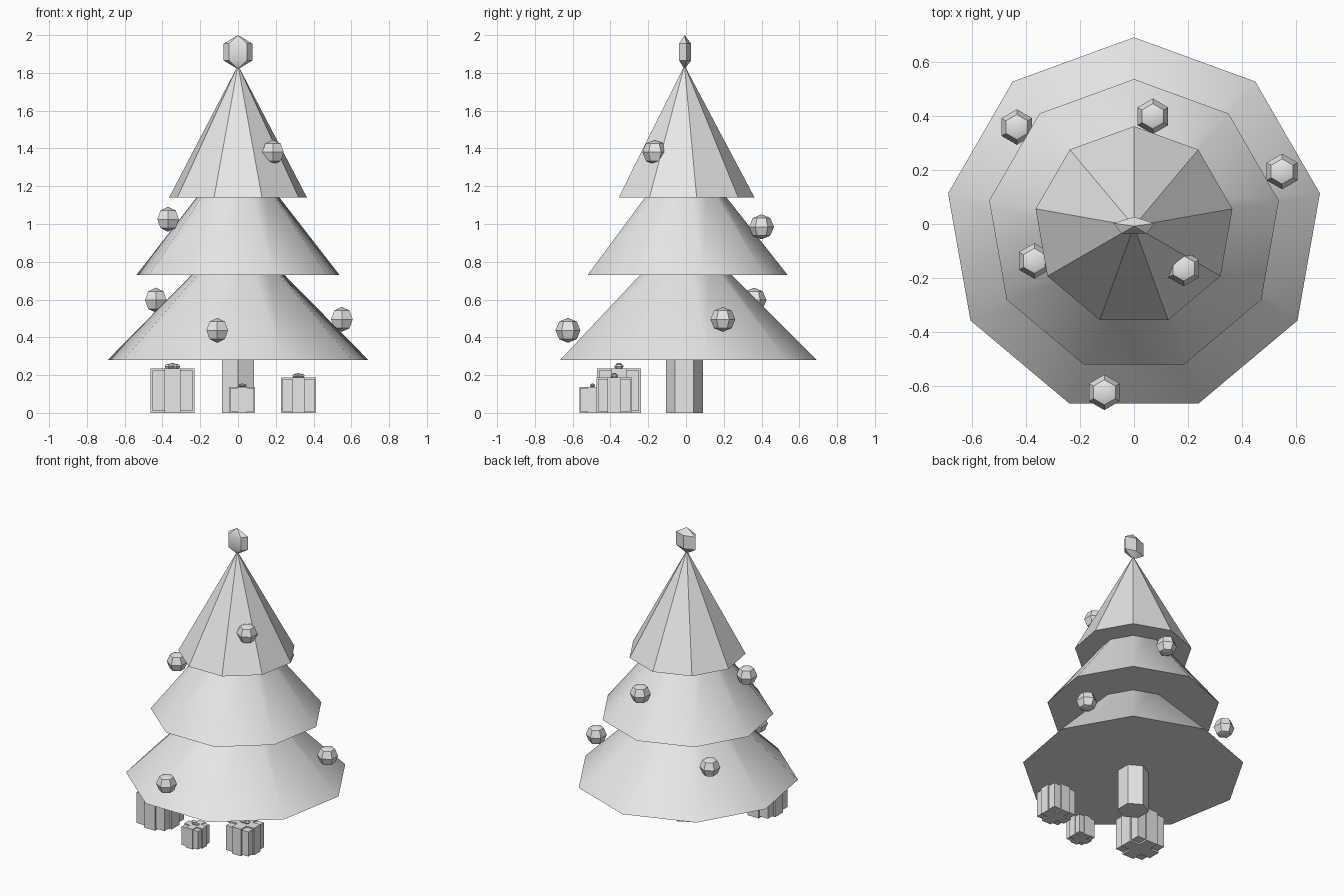
import bpy, bmesh
from math import sin, cos, pi, radians
from mathutils import Vector, Matrix

cube = bpy.data.objects.get("Cube")
if cube:
    bpy.data.objects.remove(cube, do_unlink=True)

GREY = (0.8, 0.8, 0.8, 1.0)
mat = bpy.data.materials.new("plain grey")
mat.use_nodes = True
mat.diffuse_color = GREY
mat.node_tree.nodes["Principled BSDF"].inputs["Base Color"].default_value = GREY

CENTRE_Y = -0.008


def finish(name, bm):
    """Turn the bmesh into a named object, smooth except at sharp edges."""
    bmesh.ops.recalc_face_normals(bm, faces=bm.faces)
    mesh = bpy.data.meshes.new(name)
    bm.to_mesh(mesh)
    bm.free()
    mesh.materials.append(mat)
    obj = bpy.data.objects.new(name, mesh)
    bpy.context.collection.objects.link(obj)
    bpy.ops.object.select_all(action='DESELECT')
    obj.select_set(True)
    bpy.context.view_layer.objects.active = obj
    bpy.ops.object.shade_smooth_by_angle(angle=radians(33))
    return obj


def lathe(name, sides, profile, centre, scale=(1, 1, 1)):
    """Spin (radius, height) pairs round z; the first corner points to +y."""
    bm = bmesh.new()
    rings = []
    for r, z in profile:
        count = sides if r > 1e-5 else 1
        rings.append([bm.verts.new((r * cos(pi / 2 + 2 * pi * k / sides) * scale[0],
                                    r * sin(pi / 2 + 2 * pi * k / sides) * scale[1],
                                    z * scale[2])) for k in range(count)])
    for low, high in zip(rings, rings[1:]):
        for k in range(sides):
            n = (k + 1) % sides
            corners = [low[k % len(low)], low[n % len(low)],
                       high[n % len(high)], high[k % len(high)]]
            bm.faces.new(list(dict.fromkeys(corners)))
    for ring in (rings[0], rings[-1]):
        if len(ring) > 1:
            bm.faces.new(ring)
    bmesh.ops.translate(bm, verts=bm.verts, vec=Vector(centre))
    return finish(name, bm)


def ball(name, sides, rings, centre, scale):
    """Faceted ball with pointed poles."""
    profile = [(sin(pi * i / rings), -cos(pi * i / rings)) for i in range(rings + 1)]
    return lathe(name, sides, profile, centre, scale)


# Trunk and the three tiers of branches
axis = (0, CENTRE_Y, 0)
lathe("trunk", 6, [(0.098, 0), (0.098, 0.4)], axis)
lathe("lower_branches", 9, [(0.701, 0.28), (0.17, 0.81)], axis)
lathe("middle_branches", 9, [(0.546, 0.73), (0.16, 1.22)], axis)
lathe("upper_branches", 9, [(0.371, 1.14), (0, 1.84)], axis)

# Flattened gem on the tip
ball("tip_gem", 5, 3, (0, CENTRE_Y, 1.91), (0.092, 0.04, 0.09))

# Hanging baubles
baubles = [(-0.435, 0.36, 0.597), (0.07, 0.40, 0.985), (0.55, 0.195, 0.495),
           (-0.37, -0.137, 1.025), (0.185, -0.165, 1.38), (-0.11, -0.625, 0.437)]
for i, place in enumerate(baubles):
    ball(f"bauble_{i + 1}", 6, 4, place, (0.066,) * 3)


def gift(name, x, y, size):
    """Box with a raised ribbon each way and a small bow."""
    gap, band = size * 0.045, size * 0.37
    body = size - 2 * gap
    bm = bmesh.new()
    for dims in ((body, body, body), (size, band, size), (band, size, size)):
        bmesh.ops.create_cube(bm, size=1, matrix=Matrix.Translation((x, y, size / 2))
                              @ Matrix.Diagonal((*dims, 1)))
    finish(name, bm)
    for side in (-1, 1):
        ball(f"{name}_bow_{'right' if side < 0 else 'left'}", 6, 4,
             (x + side * size * 0.09, y, size * 1.05),
             (size * 0.1, size * 0.11, size * 0.06))
    ball(f"{name}_bow_knot", 6, 4, (x, y, size * 1.06),
         (size * 0.1, size * 0.08, size * 0.075))


# Gifts under the front branches
gift("large_gift", -0.347, -0.355, 0.234)
gift("medium_gift", 0.32, -0.38, 0.187)
gift("small_gift", 0.022, -0.495, 0.138)
